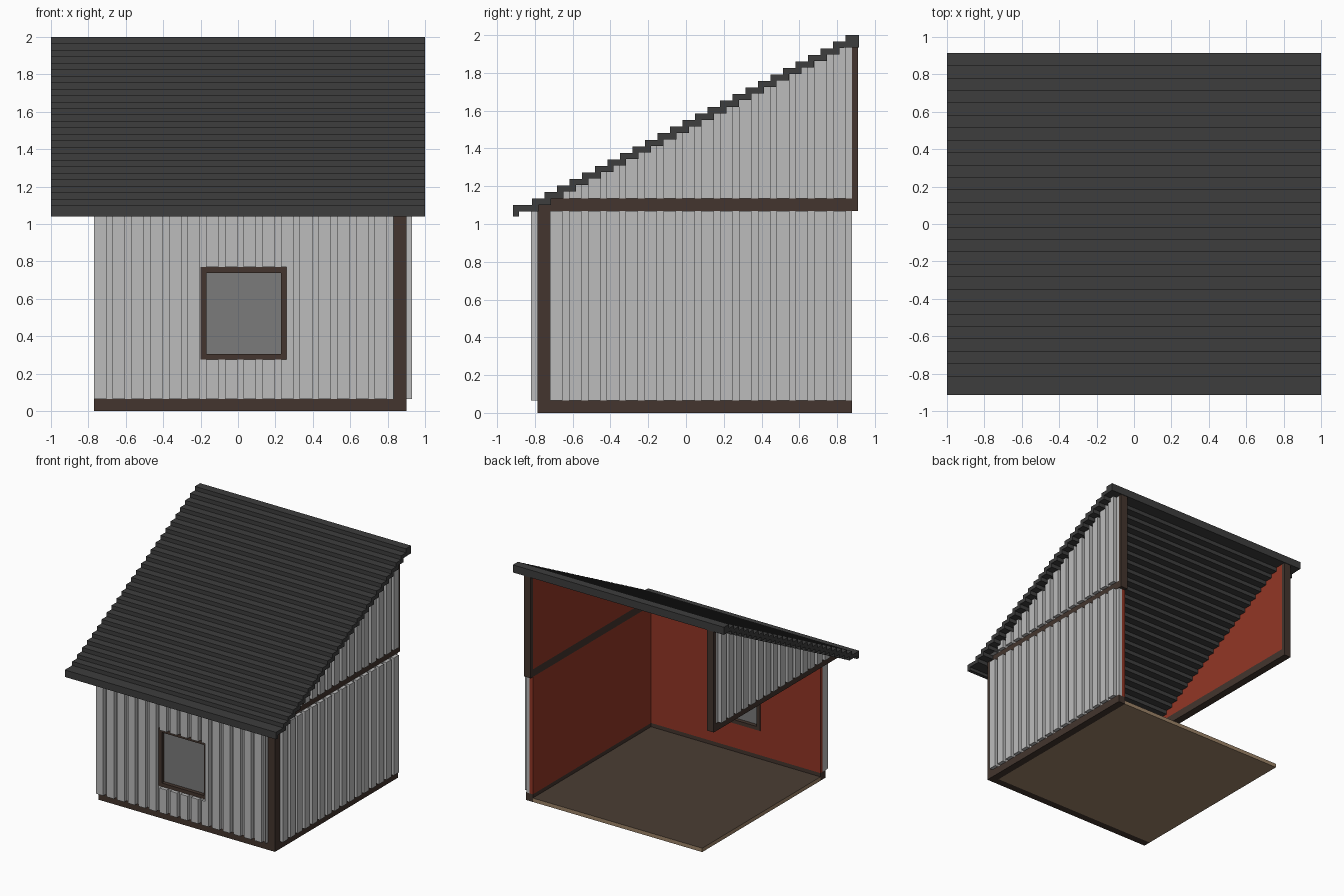
import bpy, bmesh, math

if "Cube" in bpy.data.objects:
    bpy.data.objects.remove(bpy.data.objects["Cube"], do_unlink=True)


def material(name, r, g, b):
    lin = [((c / 255 + 0.055) / 1.055) ** 2.4 for c in (r, g, b)] + [1]
    m = bpy.data.materials.new(name)
    m.use_nodes = True
    m.diffuse_color = lin
    m.node_tree.nodes["Principled BSDF"].inputs["Base Color"].default_value = lin
    return m


ROOF = material("dark grey roof", 61, 61, 61)
SIDING = material("light grey siding", 188, 188, 188)
TRIM = material("dark brown trim", 67, 53, 46)
RED = material("red interior", 146, 54, 37)
GLASS = material("grey glass", 123, 123, 123)
TAN = material("tan board", 158, 132, 104)
FLOOR = material("brown floor top", 74, 61, 51)


def prism(bm, pts, d0, d1, axis):
    """Extrude a (horizontal, z) outline along x or y from d0 to d1."""
    def place(p, d):
        return (d, p[0], p[1]) if axis == "x" else (p[0], d, p[1])
    a = [bm.verts.new(place(p, d0)) for p in pts]
    b = [bm.verts.new(place(p, d1)) for p in pts]
    n = len(pts)
    bm.faces.new(a)
    bm.faces.new(b[::-1])
    for i in range(n):
        bm.faces.new((a[i], b[i], b[(i + 1) % n], a[(i + 1) % n]))


def finish(name, bm, *mats):
    bmesh.ops.recalc_face_normals(bm, faces=bm.faces[:])
    me = bpy.data.meshes.new(name)
    bm.to_mesh(me)
    bm.free()
    for m in mats:
        me.materials.append(m)
    ob = bpy.data.objects.new(name, me)
    bpy.context.collection.objects.link(ob)
    return ob


def box(name, x, y, z, mat):
    bm = bmesh.new()
    prism(bm, [(x[0], z[0]), (x[1], z[0]), (x[1], z[1]), (x[0], z[1])], *y, "y")
    return finish(name, bm, mat)


def slab(a0, a1, z0, top):
    return [(a0, z0), (a1, z0), (a1, top(a1)), (a0, top(a0))]


PERIOD, RIDGE = 0.1, 0.067


def wall(name, pieces, axis, start, inner, mid, outer, tip):
    """Red inner lining plus ribbed outer siding for each (a0, a1, z0, top) piece."""
    lining, siding = bmesh.new(), bmesh.new()
    for a0, a1, z0, top in pieces:
        prism(lining, slab(a0, a1, z0, top), inner, mid, axis)
        prism(siding, slab(a0, a1, z0, top), mid, outer, axis)
        for k in range(20):
            r0 = max(a0, start + k * PERIOD)
            r1 = min(a1, start + k * PERIOD + RIDGE)
            if r1 - r0 > 0.004:
                prism(siding, slab(r0, r1, z0, top), outer, tip, axis)
    finish(name + "_lining", lining, RED)
    finish(name + "_siding", siding, SIDING)


# Stepped roof sheet
STEPS, Y0, Z0, RUN, RISE, T = 26, -0.815, 1.10, 0.0664, 0.0346, 0.033
upper = [(-0.915, 1.04), (-0.915, Z0)]
lower = [(-0.885, 1.04), (-0.885, Z0 - T)]
for i in range(STEPS):
    y, z = Y0 + i * RUN, Z0 + i * RISE
    upper += [(y, z), (y, z + RISE)]
    if i < STEPS - 1:
        lower += [(y + T, z - T), (y + T, z + RISE - T)]
upper += [(0.915, 2.0), (0.915, 1.935)]
lower += [(0.878, 1.935)]
bm = bmesh.new()
prism(bm, upper + lower[::-1], -1, 1, "x")
finish("roof", bm, ROOF)


def roof_line(y):
    return Z0 + (y - Y0) * RISE / RUN


def eave(_):
    return 1.07


# Floor board with a darker top
floor = box("floor", (-0.77, 0.835), (-0.72, 0.88), (0, 0.033), TAN)
floor.data.materials.append(FLOOR)
for f in floor.data.polygons:
    if f.normal.z > 0.5:
        f.material_index = 1

# Bottom frame, corner post and front top beam
box("front_bottom_beam", (-0.77, 0.835), (-0.785, -0.72), (0, 0.065), TRIM)
box("side_bottom_beam", (0.835, 0.9), (-0.72, 0.88), (0, 0.065), TRIM)
box("corner_post", (0.835, 0.9), (-0.785, -0.72), (0, 1.07), TRIM)
box("front_top_beam", (-0.9, 0.9), (-0.785, -0.72), (1.07, 1.13), TRIM)

# Front wall around the window opening
WX, WZ = (-0.2, 0.26), (0.275, 0.77)
wall("front_wall", [(-0.77, WX[0], 0.065, eave), (WX[1], 0.835, 0.065, eave),
                    (*WX, 0.065, lambda a: WZ[0]), (*WX, WZ[1], eave)],
     "y", -0.77, -0.72, -0.75, -0.785, -0.82)

# Window
B = 0.031
for side, x0 in (("right", WX[0]), ("left", WX[1] - B)):
    box(f"window_frame_{side}", (x0, x0 + B), (-0.79, -0.715), WZ, TRIM)
for side, z0 in (("bottom", WZ[0]), ("top", WZ[1] - B)):
    box(f"window_frame_{side}", (WX[0] + B, WX[1] - B), (-0.79, -0.715), (z0, z0 + B), TRIM)
box("window_glass", (WX[0] + B, WX[1] - B), (-0.757, -0.748), (WZ[0] + B, WZ[1] - B), GLASS)

# Left side wall
wall("left_wall", [(-0.72, 0.88, 0.065, eave)], "x", -0.72, 0.835, 0.868, 0.897, 0.93)

# Gables on both sides, each with a beam and a back post
for side, s in (("left", 1), ("right", -1)):
    xs = sorted((0.835 * s, 0.9 * s))
    box(f"{side}_gable_beam", xs, (-0.72, 0.88), (1.07, 1.135), TRIM)
    box(f"{side}_gable_post", xs, (0.88, 0.91), (1.07, 1.95), TRIM)
    wall(f"{side}_gable", [(-0.72, 0.88, 1.135, roof_line)], "x", -0.72,
         0.835 * s, 0.868 * s, 0.897 * s, 0.93 * s)
